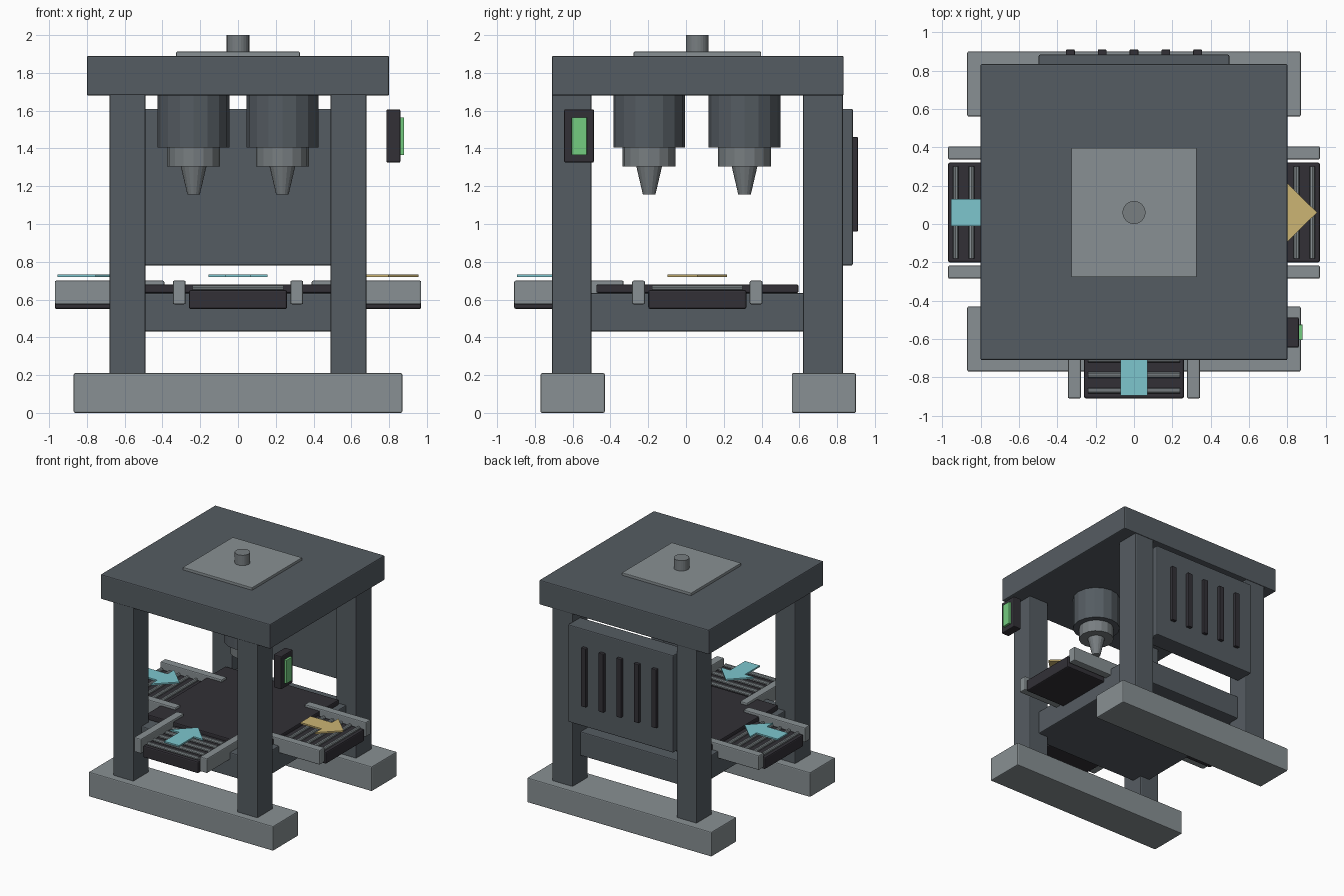
import bpy, bmesh, math
from mathutils import Matrix, Vector

if "Cube" in bpy.data.objects:
    bpy.data.objects.remove(bpy.data.objects["Cube"])

CY = 0.06  # machine centre in y


def mat(name, r, g, b):
    def lin(c):
        c /= 255
        return c / 12.92 if c < 0.04045 else ((c + 0.055) / 1.055) ** 2.4
    m = bpy.data.materials.new(name)
    m.diffuse_color = (lin(r), lin(g), lin(b), 1)
    m.use_nodes = True
    m.node_tree.nodes["Principled BSDF"].inputs["Base Color"].default_value = m.diffuse_color
    return m


FRAME = mat("dark_slate", 85, 92, 98)
LIGHT = mat("light_grey", 136, 144, 147)
BLACK = mat("charcoal", 50, 48, 54)
METAL = mat("mid_grey", 120, 126, 129)
CYAN = mat("cyan", 125, 198, 206)
GOLD = mat("gold", 204, 181, 116)
GREEN = mat("green", 116, 204, 128)


def finish(name, bm, material, bevel=0.0):
    if bevel:
        bmesh.ops.bevel(bm, geom=bm.edges[:], offset=bevel, segments=2,
                        profile=0.5, affect='EDGES')
    bmesh.ops.recalc_face_normals(bm, faces=bm.faces[:])
    me = bpy.data.meshes.new(name)
    bm.to_mesh(me)
    bm.free()
    me.materials.append(material)
    ob = bpy.data.objects.new(name, me)
    bpy.context.collection.objects.link(ob)
    return ob


def box(name, x, y, z, material, bevel=0.008, turn=None):
    """Box from (min, max) ranges, optionally moved by a matrix."""
    bm = bmesh.new()
    bmesh.ops.create_cube(bm, size=1)
    for v in bm.verts:
        for i, (a, b) in enumerate((x, y, z)):
            v.co[i] = a + (v.co[i] + 0.5) * (b - a)
    ob = finish(name, bm, material, bevel)
    if turn:
        ob.data.transform(turn)
    return ob


def cone(name, x, y, z, r_low, r_top, material, sides=16, turn=None):
    """Upright cylinder or cone between two heights."""
    bm = bmesh.new()
    bmesh.ops.create_cone(bm, cap_ends=True, segments=sides, radius1=r_low,
                          radius2=r_top, depth=z[1] - z[0])
    bmesh.ops.translate(bm, verts=bm.verts[:], vec=(x, y, sum(z) / 2))
    ob = finish(name, bm, material)
    if turn:
        ob.data.transform(turn)
    return ob


# Feet, posts and roof slab
for tag, y in (("front", (-0.77, -0.43)), ("back", (0.56, 0.90))):
    box(tag + "_foot", (-0.87, 0.87), y, (0, 0.21), LIGHT)
for tag, y in (("front", (-0.71, -0.50)), ("back", (0.62, 0.83))):
    for side, x in (("left", (-0.68, -0.49)), ("right", (0.49, 0.68))):
        box(f"{tag}_{side}_post", x, y, (0.20, 1.69), FRAME)
box("roof_slab", (-0.80, 0.80), (-0.71, 0.835), (1.68, 1.89), FRAME)
box("roof_plate", (-0.327, 0.327), (CY - 0.337, CY + 0.337), (1.88, 1.912), LIGHT, 0.004)
cone("roof_peg", 0, CY, (1.90, 2.0), 0.06, 0.06, METAL, 24)

# Work table
box("table_deck", (-0.585, 0.585), (-0.60, 0.72), (0.43, 0.635), FRAME)
box("table_top", (-0.535, 0.535), (CY - 0.535, CY + 0.535), (0.635, 0.68), BLACK)

# Back panel with vent slots
box("back_panel", (-0.497, 0.497), (0.72, 0.883), (0.78, 1.61), FRAME)
for i in range(5):
    x = (i - 2) * 0.166
    box(f"vent_slot_{i}", (x - 0.023, x + 0.023), (0.875, 0.91), (0.96, 1.46), BLACK, 0.005)

# Two spindles on a diagonal
for tag, x, y in (("front", 0.235, -0.195), ("back", -0.235, 0.31)):
    cone(tag + "_spindle_body", x, y, (1.405, 1.685), 0.19, 0.19, FRAME)
    cone(tag + "_spindle_collar", x, y, (1.305, 1.405), 0.14, 0.14, METAL)
    cone(tag + "_spindle_tip", x, y, (1.155, 1.305), 0.033, 0.068, METAL)

# Conveyors, laid out along +x and turned about the machine centre
LANES = (("right", 0, False), ("left", 180, True), ("front", -90, True))
for tag, deg, inward in LANES:
    turn = Matrix.Translation((0, CY, 0)) @ Matrix.Rotation(math.radians(deg), 4, 'Z')
    box(tag + "_conveyor_bed", (0.39, 0.97), (-0.26, 0.26), (0.55, 0.65), BLACK, 0.01, turn)
    for s in (-1, 1):
        y = sorted((s * 0.277, s * 0.345))
        box(f"{tag}_rail_{s}", (0.39, 0.97), y, (0.575, 0.70), LIGHT, 0.008, turn)
    for i in range(5):
        lay = (turn @ Matrix.Translation((0.93 - i * 0.082, 0, 0.66))
               @ Matrix.Rotation(math.pi / 2, 4, 'X'))
        cone(f"{tag}_roller_{i}", 0, 0, (-0.24, 0.24), 0.016, 0.016, LIGHT, 10, lay)

    # Flow arrow, pointing outward unless mirrored
    half = [(0.595, 0.07), (0.795, 0.07), (0.795, 0.157), (0.955, 0)]
    outline = half + [(x, -y) for x, y in reversed(half[:-1])]
    bm = bmesh.new()
    pts = [turn @ Vector((1.55 - x if inward else x, y, 0.72)) for x, y in outline]
    face = bm.faces.new([bm.verts.new(p) for p in pts])
    up = bmesh.ops.extrude_face_region(bm, geom=[face])["geom"]
    bmesh.ops.translate(bm, vec=(0, 0, 0.013),
                        verts=[g for g in up if isinstance(g, bmesh.types.BMVert)])
    finish(tag + "_flow_arrow", bm, CYAN if inward else GOLD)

# Control box with screen
box("control_box", (0.785, 0.86), (-0.645, -0.487), (1.325, 1.607), BLACK)
box("control_screen", (0.85, 0.88), (-0.605, -0.525), (1.365, 1.565), GREEN, 0.003)
